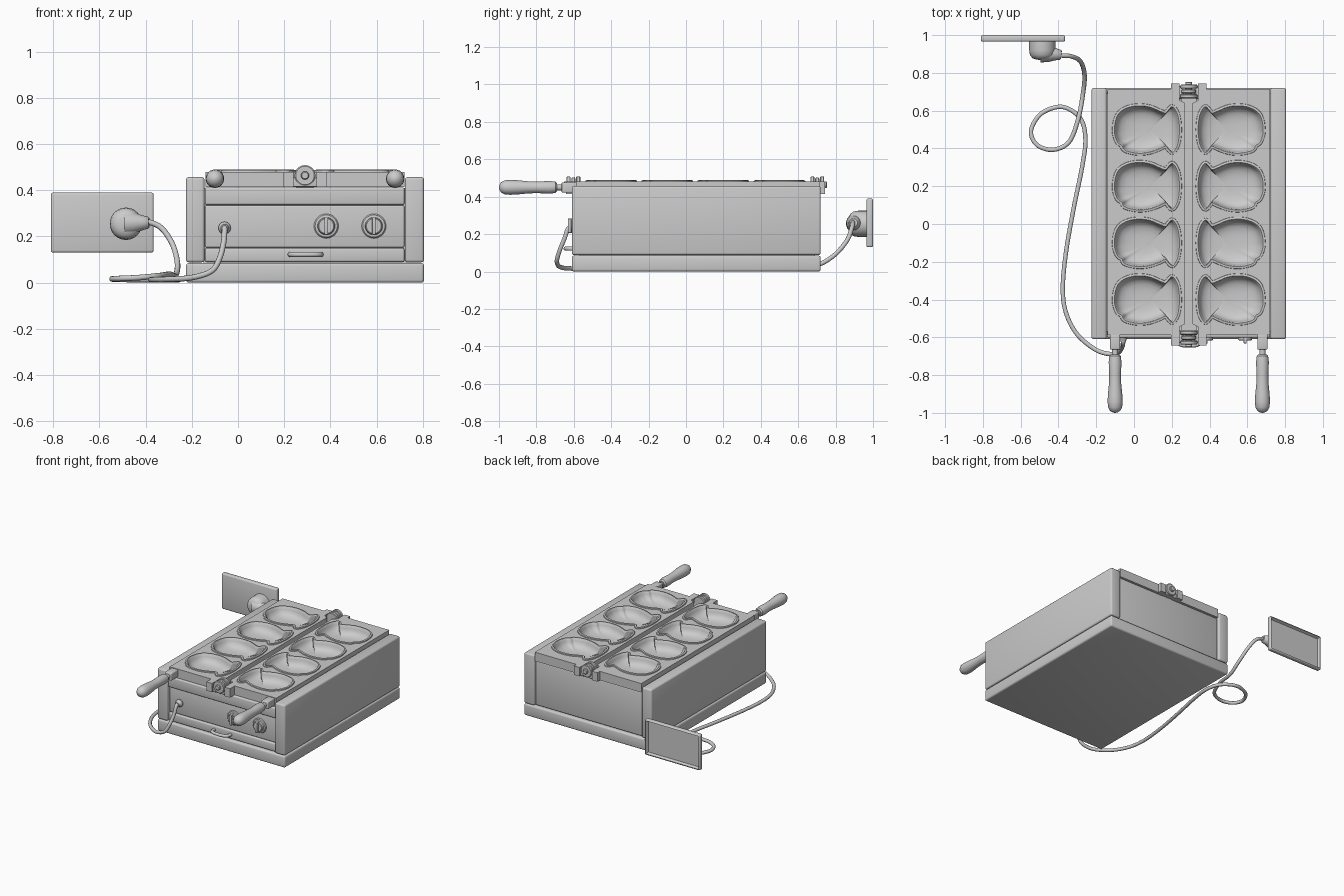
import bpy, bmesh, math
from mathutils import Vector, Matrix

if "Cube" in bpy.data.objects:
    bpy.data.objects.remove(bpy.data.objects["Cube"])

HINGE_X = 0.29   # mirror line of the two plates


def finish(name, bm, angle=35):
    bmesh.ops.recalc_face_normals(bm, faces=bm.faces)
    me = bpy.data.meshes.new(name)
    bm.to_mesh(me)
    bm.free()
    ob = bpy.data.objects.new(name, me)
    bpy.context.collection.objects.link(ob)
    select(ob)
    bpy.ops.object.shade_smooth_by_angle(angle=math.radians(angle))
    return ob


def select(ob):
    bpy.ops.object.select_all(action='DESELECT')
    ob.select_set(True)
    bpy.context.view_layer.objects.active = ob


def box(name, x, y, z, bevel=0.008, hollow_back=False):
    bm = bmesh.new()
    size = (x[1] - x[0], y[1] - y[0], z[1] - z[0])
    mid = Vector((sum(x) / 2, sum(y) / 2, sum(z) / 2))
    bmesh.ops.create_cube(bm, size=1, matrix=Matrix.Translation(mid) @ Matrix.Diagonal((*size, 1)))
    if bevel:
        bmesh.ops.bevel(bm, geom=bm.edges[:], offset=bevel, segments=3, profile=0.5, affect='EDGES')
    if hollow_back:
        bm.normal_update()
        back = max(bm.faces, key=lambda f: f.calc_center_median().y)
        bmesh.ops.inset_individual(bm, faces=[back], thickness=0.012)
        bmesh.ops.translate(bm, verts=back.verts, vec=(0, -0.018, 0))
    return finish(name, bm)


def lathe(name, profile, loc, axis, n=32):
    """Revolve (radius, height) pairs around an axis."""
    bm = bmesh.new()
    rot = Vector(axis).to_track_quat('Z', 'Y')
    rings = []
    for r, h in profile:
        rings.append([bm.verts.new(rot @ Vector((r * math.cos(2 * math.pi * i / n),
                      r * math.sin(2 * math.pi * i / n), h)) + Vector(loc)) for i in range(n)])
    bridge(bm, rings)
    bm.faces.new(rings[0])
    bm.faces.new(rings[-1])
    return finish(name, bm)


def bridge(bm, rings):
    for a, b in zip(rings, rings[1:]):
        for i in range(len(a)):
            j = (i + 1) % len(a)
            bm.faces.new((a[i], a[j], b[j], b[i]))


def spline_points(pts, steps, closed):
    """Catmull-Rom interpolation."""
    n, out = len(pts), []
    get = (lambda i: Vector(pts[i % n])) if closed else (lambda i: Vector(pts[max(0, min(n - 1, i))]))
    for i in range(n if closed else n - 1):
        a, b, c, d = (get(i + k) for k in (-1, 0, 1, 2))
        for s in range(steps):
            t = s / steps
            out.append(0.5 * (2 * b + (c - a) * t + (2 * a - 5 * b + 4 * c - d) * t * t
                              + (3 * b - a - 3 * c + d) * t ** 3))
    return out if closed else out + [get(n - 1)]


def curve_mesh(name, splines, closed, **settings):
    cu = bpy.data.curves.new(name, 'CURVE')
    for k, v in settings.items():
        setattr(cu, k, v)
    for pts in splines:
        sp = cu.splines.new('POLY')
        sp.points.add(len(pts) - 1)
        for p, q in zip(sp.points, pts):
            p.co = (*q, *([0] * (3 - len(q))), 1)
        sp.use_cyclic_u = closed
    ob = bpy.data.objects.new(name, cu)
    bpy.context.collection.objects.link(ob)
    select(ob)
    bpy.ops.object.convert(target='MESH')
    ob = bpy.context.view_layer.objects.active
    bpy.ops.object.shade_smooth_by_angle(angle=math.radians(40))
    return ob


def tube(name, pts, radius):
    return curve_mesh(name, [spline_points(pts, 8, False)], False, dimensions='3D',
                      bevel_depth=radius, bevel_resolution=3, use_fill_caps=True)


# casing
box("base", (-0.225, 0.805), (-0.61, 0.72), (0, 0.085), 0.012)
box("left_side_panel", (-0.225, -0.145), (-0.61, 0.72), (0.088, 0.457), 0.012)
box("right_side_panel", (0.722, 0.805), (-0.61, 0.72), (0.088, 0.457), 0.012)
box("casing_core", (-0.15, 0.73), (-0.57, 0.69), (0.06, 0.41), 0)
box("back_panel", (-0.143, 0.72), (0.66, 0.705), (0.09, 0.413))
box("drip_tray_front", (-0.143, 0.72), (-0.597, -0.55), (0.09, 0.15))
box("control_panel", (-0.143, 0.72), (-0.588, -0.55), (0.152, 0.335))
box("upper_band", (-0.143, 0.72), (-0.602, -0.55), (0.337, 0.413))
tube("drip_tray_handle", [(0.225, -0.59, 0.122), (0.23, -0.625, 0.122), (0.26, -0.642, 0.122),
     (0.325, -0.642, 0.122), (0.355, -0.625, 0.122), (0.36, -0.59, 0.122)], 0.011)

# fish outline around its own centre
fish = [(-.185, 0), (-.178, .05), (-.158, .088), (-.115, .113), (-.058, .122), (0, .115),
        (.048, .095), (.083, .084), (.104, .106), (.12, .116), (.143, .075), (.152, 0),
        (.143, -.075), (.12, -.116), (.104, -.106), (.083, -.084), (.048, -.098), (0, -.115),
        (-.058, -.122), (-.115, -.112), (-.138, -.1), (-.145, -.082), (-.168, -.066), (-.182, -.03)]
outline = spline_points(fish, 4, True)


def offset(pts, d):
    n = len(pts)
    out = []
    for i, p in enumerate(pts):
        t = (pts[(i + 1) % n] - pts[i - 1]).normalized()
        out.append(p + Vector((-t.y, t.x)) * d)
    return out


def place(pts, z, cy, side):
    """Local fish coordinates to world, mirrored for the right plate."""
    return [Vector((HINGE_X + side * (0.205 - p.x), cy + p.y, z)) for p in pts]


# baking plates with fish moulds
for side, label in ((-1, "left"), (1, "right")):
    edge = [(0.43, -0.588), (0.43, 0.715), (0.095, 0.715), (0.095, 0.743), (0.05, 0.743),
            (0.05, 0.655), (0.02, 0.64), (0.02, -0.53), (0.05, -0.545), (0.05, -0.642),
            (0.095, -0.642), (0.095, -0.588)]
    loops = [[(HINGE_X + side * a, b) for a, b in edge]]
    for k in range(4):
        cy = -0.4 + 0.3 * k
        loops.append([(p.x, p.y) for p in place(outline, 0, cy, side)])
        bm = bmesh.new()
        levels = [(offset(outline, 0.017), 0.476), (offset(outline, 0.015), 0.487),
                  (offset(outline, 0.004), 0.489), (outline, 0.485)]
        levels += [([p * s for p in outline], z) for s, z in
                   ((0.97, 0.468), (0.92, 0.452), (0.83, 0.438), (0.68, 0.428), (0.45, 0.422), (0.2, 0.42))]
        rings = [[bm.verts.new(v) for v in place(pts, z, cy, side)] for pts, z in levels]
        bridge(bm, rings)
        bm.faces.new(rings[-1])
        bowl = finish(f"{label}_fish_mould_{k + 1}", bm, 50)
        # open shell: make sure the bowl floor faces up
        if bowl.data.polygons[-1].normal.z < 0:
            bowl.data.flip_normals()
    plate = curve_mesh(f"{label}_plate", loops, True, dimensions='2D', fill_mode='BOTH', extrude=0.0325)
    plate.location.z = 0.4475

    # plate handle
    hx = HINGE_X + side * 0.39
    box(f"{label}_handle_socket", (hx - 0.027, hx + 0.027), (-0.665, -0.58), (0.422, 0.476), 0.006)
    lathe(f"{label}_handle_rod", [(0.016, 0), (0.016, 0.06)], (hx, -0.65, 0.45), (0, -1, 0), 16)
    lathe(f"{label}_handle_grip", [(0.022, 0), (0.03, 0.008), (0.034, 0.04), (0.031, 0.1), (0.032, 0.15),
          (0.038, 0.21), (0.04, 0.25), (0.037, 0.28), (0.027, 0.298), (0.012, 0.307), (0.002, 0.309)],
          (hx, -0.691, 0.45), (0, -1, 0), 24)

# groove floor and hinges between the plates
box("hinge_strip", (0.25, 0.33), (-0.58, 0.70), (0.40, 0.43), 0)
for label, y, d in (("front", -0.565, -1), ("back", 0.665, 1)):
    for i in range(3):
        w = 0.045 if i != 1 else 0.038
        lathe(f"{label}_hinge_knuckle_{i + 1}", [(w - 0.005, 0), (w, 0.004), (w, 0.018), (w - 0.005, 0.022)],
              (HINGE_X, y + d * 0.026 * i, 0.464), (0, d, 0))
    lathe(f"{label}_hinge_pin", [(0.018, 0), (0.018, 0.084), (0.014, 0.088)], (HINGE_X, y, 0.464), (0, d, 0), 16)
    a, b = sorted((y, y + d * 0.065))
    box(f"{label}_hinge_block", (0.235, 0.345), (a, b), (0.415, 0.455), 0.004)

# control knobs
for i, kx in enumerate((0.382, 0.588)):
    lathe(f"knob_{i + 1}", [(0.053, 0), (0.053, 0.006), (0.048, 0.012), (0.038, 0.014), (0.036, 0.028),
          (0.032, 0.031)], (kx, -0.585, 0.245), (0, -1, 0))
    box(f"knob_grip_{i + 1}", (kx - 0.008, kx + 0.008), (-0.632, -0.6), (0.207, 0.283), 0.003)

# power cord
lathe("cord_grommet", [(0.027, 0), (0.027, 0.01), (0.02, 0.018), (0.016, 0.035)],
      (-0.058, -0.587, 0.237), (0, -1, 0), 20)
tube("power_cord", [(-0.058, -0.59, 0.237), (-0.058, -0.628, 0.232), (-0.062, -0.65, 0.175),
     (-0.08, -0.678, 0.105), (-0.115, -0.69, 0.05), (-0.2, -0.667, 0.022), (-0.3, -0.585, 0.015),
     (-0.36, -0.47, 0.013), (-0.377, -0.34, 0.013), (-0.36, -0.15, 0.013), (-0.32, 0.08, 0.013),
     (-0.275, 0.3, 0.013), (-0.257, 0.45, 0.013), (-0.285, 0.56, 0.013), (-0.38, 0.62, 0.013),
     (-0.49, 0.585, 0.014), (-0.545, 0.495, 0.016), (-0.515, 0.42, 0.018), (-0.43, 0.393, 0.022),
     (-0.345, 0.433, 0.03), (-0.297, 0.55, 0.037), (-0.27, 0.69, 0.032), (-0.262, 0.79, 0.085),
     (-0.283, 0.86, 0.165), (-0.33, 0.887, 0.235), (-0.385, 0.892, 0.262), (-0.43, 0.895, 0.262)], 0.012)

# plug and wall socket
box("wall_socket", (-0.81, -0.365), (0.965, 1.0), (0.13, 0.39), 0.01, True)
lathe("plug_body", [(0.07, 0), (0.07, 0.05), (0.066, 0.075), (0.052, 0.093), (0.03, 0.1), (0.003, 0.102)],
      (-0.485, 0.97, 0.255), (0, -1, 0))
lathe("plug_neck", [(0.052, 0), (0.045, 0.04), (0.032, 0.075), (0.026, 0.1), (0.022, 0.104)],
      (-0.488, 0.907, 0.257), (1, -0.12, 0.03), 24)
